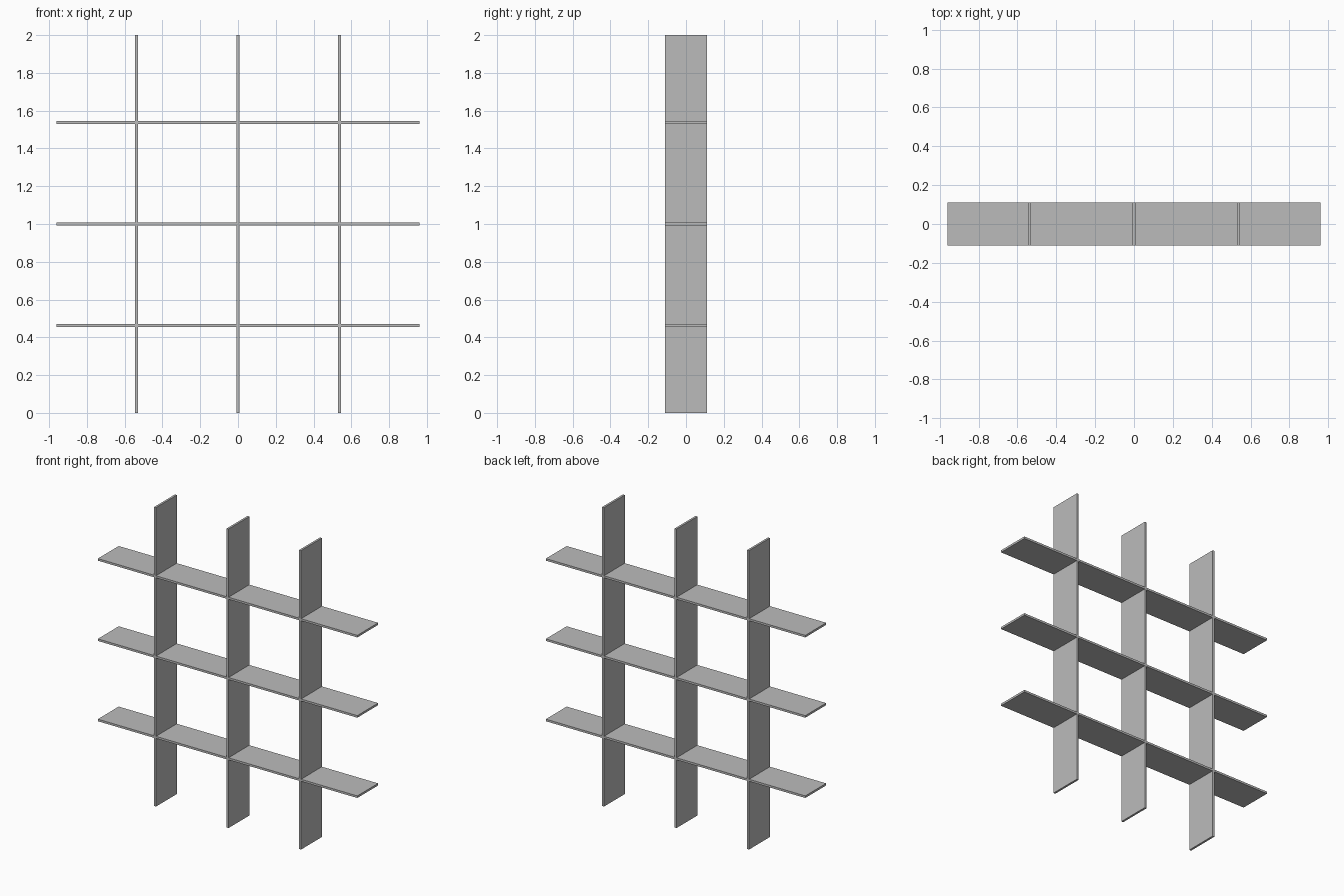
import bpy
import bmesh
from mathutils import Vector

cube = bpy.data.objects.get("Cube")
if cube:
    bpy.data.objects.remove(cube, do_unlink=True)

THICK = 0.014
DEPTH = 0.22
SPACING = 0.537
OFFSETS = (-SPACING, 0, SPACING)

grey = bpy.data.materials.new("board grey")
grey.use_nodes = True
colour = (0.5, 0.5, 0.5, 1)
grey.diffuse_color = colour
grey.node_tree.nodes["Principled BSDF"].inputs["Base Color"].default_value = colour


def slotted_board(name, length, slot_side, along, across, centre):
    """Flat board with half-depth slots cut from the slot_side (y sign) edge."""
    half, edge = length / 2, slot_side * DEPTH / 2
    outline = [(half, -edge), (-half, -edge), (-half, edge)]
    for s in OFFSETS:
        a, b = s - THICK / 2, s + THICK / 2
        outline += [(a, edge), (a, 0), (b, 0), (b, edge)]
    outline.append((half, edge))

    bm = bmesh.new()
    base = [bm.verts.new(along * s + Vector((0, y, 0)) - across * THICK / 2)
            for s, y in outline]
    face = bm.faces.new(base)
    result = bmesh.ops.extrude_face_region(bm, geom=[face])
    moved = [v for v in result["geom"] if isinstance(v, bmesh.types.BMVert)]
    bmesh.ops.translate(bm, verts=moved, vec=across * THICK)
    bmesh.ops.recalc_face_normals(bm, faces=bm.faces)
    mesh = bpy.data.meshes.new(name)
    bm.to_mesh(mesh)
    bm.free()
    mesh.materials.append(grey)
    board = bpy.data.objects.new(name, mesh)
    board.location = centre
    bpy.context.collection.objects.link(board)


X, Z = Vector((1, 0, 0)), Vector((0, 0, 1))

# Horizontal shelves, slotted from the back
for level, s in zip(("lower", "middle", "upper"), OFFSETS):
    slotted_board(level + "_shelf", 1.92, 1, X, Z, Z * (1 + s))

# Vertical dividers, slotted from the front
for side, s in zip(("right", "centre", "left"), OFFSETS):
    slotted_board(side + "_divider", 2.0, -1, Z, X, Z + X * s)
